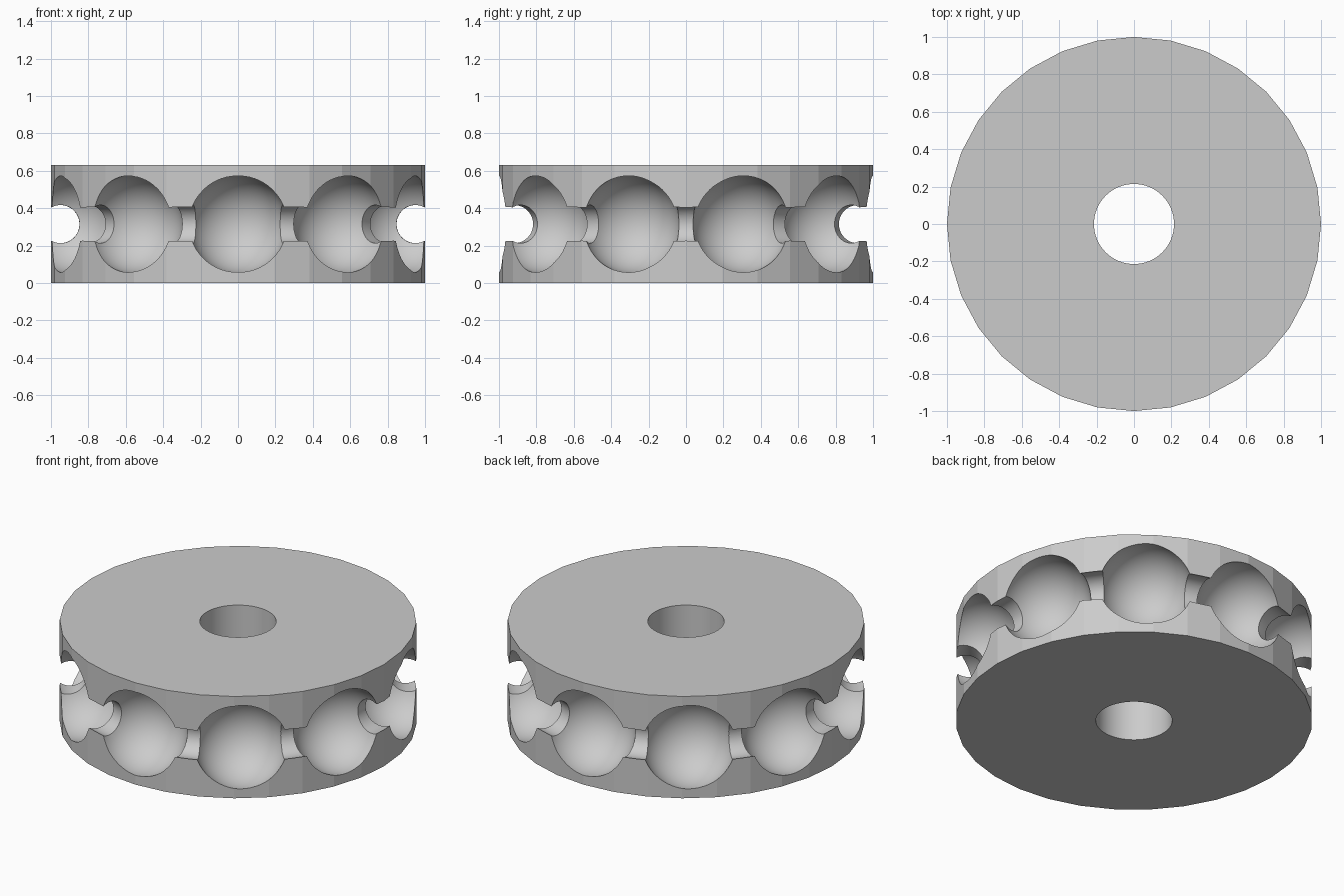
import bpy
import math

HEIGHT = 0.63
MID = HEIGHT / 2
PITCH = 0.95          # radius of the ring of pockets
POCKETS = 10

default = bpy.data.objects.get("Cube")
if default:
    bpy.data.objects.remove(default, do_unlink=True)

# Single plain grey
grey = bpy.data.materials.new("plain_grey")
grey.use_nodes = True
colour = (0.6, 0.6, 0.6, 1)
grey.diffuse_color = colour
grey.node_tree.nodes["Principled BSDF"].inputs["Base Color"].default_value = colour


def name_active(name):
    obj = bpy.context.object
    obj.name = name
    obj.data.materials.append(grey)
    return obj


# Faceted disc body with a vertex on each axis
bpy.ops.mesh.primitive_cylinder_add(vertices=32, radius=1, depth=HEIGHT, location=(0, 0, MID))
body = name_active("wheel_body")

cutters = []

# Axle bore
bpy.ops.mesh.primitive_cylinder_add(vertices=64, radius=0.214, depth=2, location=(0, 0, MID))
cutters.append(name_active("bore_cutter"))

# Cord groove joining the pockets
bpy.ops.mesh.primitive_torus_add(major_radius=PITCH, minor_radius=0.102,
                                 major_segments=120, minor_segments=48, location=(0, 0, MID))
cutters.append(name_active("groove_cutter"))

# Ball pockets around the rim, the first one facing the front
for i in range(POCKETS):
    angle = math.tau * i / POCKETS - math.pi / 2
    bpy.ops.mesh.primitive_uv_sphere_add(
        segments=64, ring_count=32, radius=0.262,
        location=(PITCH * math.cos(angle), PITCH * math.sin(angle), MID))
    cutters.append(name_active("pocket_cutter"))

# Carve the body, then drop the cutters
bpy.ops.object.select_all(action='DESELECT')
body.select_set(True)
bpy.context.view_layer.objects.active = body
for cutter in cutters:
    cut = body.modifiers.new("carve", 'BOOLEAN')
    cut.operation = 'DIFFERENCE'
    cut.solver = 'EXACT'
    cut.object = cutter
    bpy.ops.object.modifier_apply(modifier=cut.name)
for cutter in cutters:
    bpy.data.objects.remove(cutter, do_unlink=True)

# Smooth pockets and groove, flat rim facets
bpy.ops.object.shade_smooth_by_angle(angle=math.radians(9))
